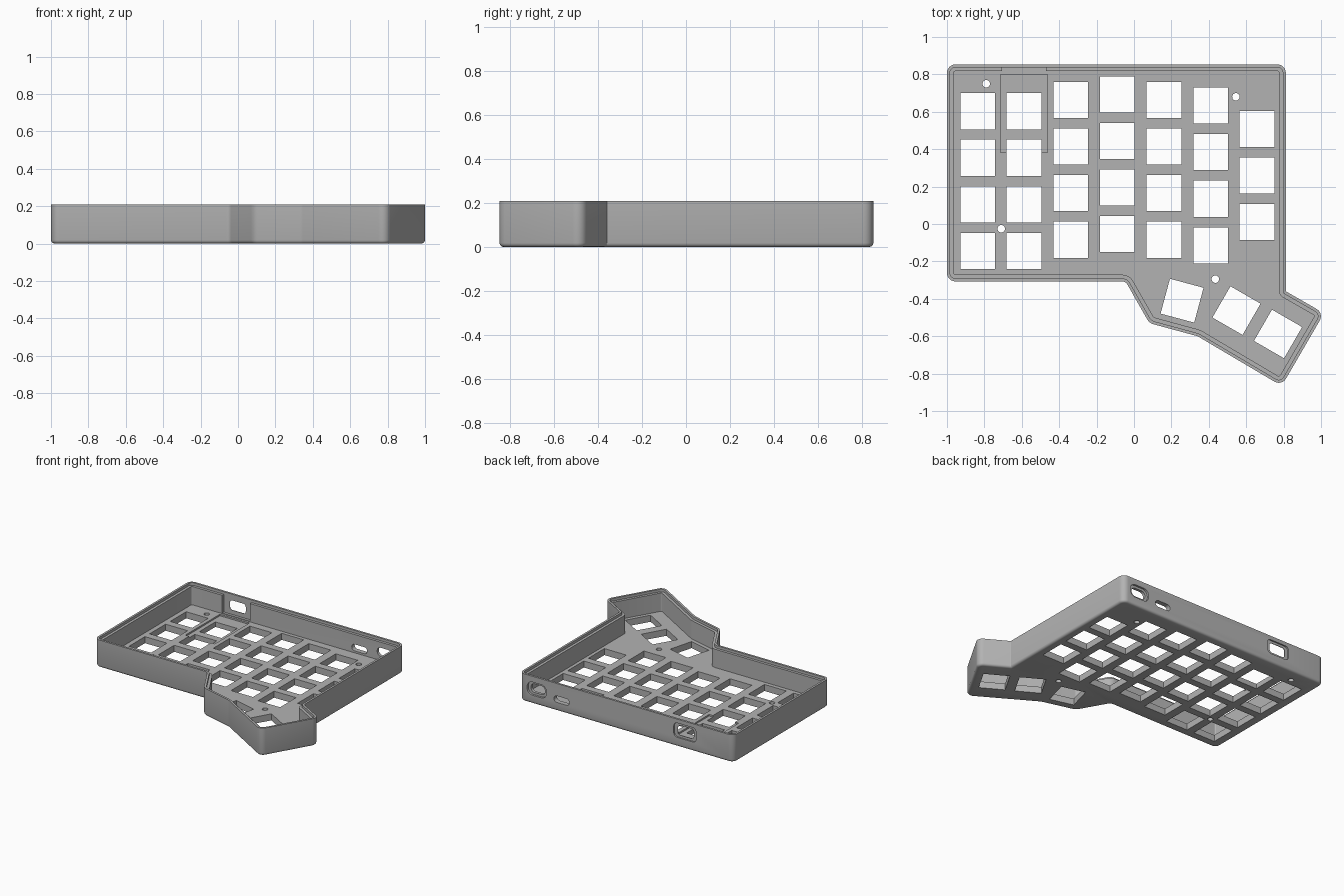
import bpy, bmesh, math
from mathutils import Vector, Matrix

if "Cube" in bpy.data.objects:
    bpy.data.objects.remove(bpy.data.objects["Cube"])

grey = bpy.data.materials.new("case grey")
grey.diffuse_color = (0.45, 0.45, 0.45, 1)
grey.use_nodes = True
grey.node_tree.nodes["Principled BSDF"].inputs["Base Color"].default_value = grey.diffuse_color

# Sharp corners of the case outline, counter-clockwise, with corner radius
OUTLINE = [(-1, 0.853, .045), (-1, -0.307, .045), (-0.045, -0.307, .03),
           (0.082, -0.53, .06), (0.34, -0.60, .06), (0.79, -0.866, .045),
           (1.016, -0.477, .045), (0.812, -0.36, .004), (0.812, 0.853, .045)]
STEPS = 6


def ring(inset):
    """Outline points moved inwards, with every corner rounded."""
    pts = [Vector(p[:2]) for p in OUTLINE]
    n, out = len(pts), []
    for i, p in enumerate(pts):
        a = (p - pts[i - 1]).normalized()
        b = (pts[(i + 1) % n] - p).normalized()
        na, nb = Vector((-a.y, a.x)), Vector((-b.y, b.x))
        turn = a.x * b.y - a.y * b.x
        miter = (na + nb) / (1 + na.dot(nb))
        r = max(OUTLINE[i][2] + (-inset if turn > 0 else inset), 0.004)
        side = 1 if turn > 0 else -1
        centre = p + miter * (inset + side * r)
        sweep = math.atan2(turn, a.dot(b))
        for k in range(STEPS + 1):
            d = Matrix.Rotation(sweep * k / STEPS, 2) @ (-na * side * r)
            out.append(centre + d)
    return out


def finish(bm, name):
    bmesh.ops.recalc_face_normals(bm, faces=bm.faces)
    me = bpy.data.meshes.new(name)
    bm.to_mesh(me)
    bm.free()
    ob = bpy.data.objects.new(name, me)
    bpy.context.collection.objects.link(ob)
    me.materials.append(grey)
    return ob


# Tray: rounded lower edge, outer wall, stepped rim, inner wall and floor
FLOOR = 0.05
bm = bmesh.new()
loops = []
for inset, z in [(.018, 0), (.009, .0025), (.0025, .009), (0, .018), (0, .21),
                 (.016, .21), (.016, .19), (.036, .19), (.036, FLOOR)]:
    loops.append([bm.verts.new((p.x, p.y, z)) for p in ring(inset)])
for lo, hi in zip(loops, loops[1:]):
    for i in range(len(lo)):
        j = (i + 1) % len(lo)
        bm.faces.new((lo[i], lo[j], hi[j], hi[i]))
bm.faces.new(loops[0][::-1])
bm.faces.new(loops[-1])
case = finish(bm, "keyboard_case")


def add_box(bm, centre, size, turn=0):
    m = (Matrix.Translation(centre) @ Matrix.Rotation(math.radians(turn), 4, 'Z')
         @ Matrix.Diagonal((*size, 1)))
    bmesh.ops.create_cube(bm, size=1, matrix=m)


def add_slot(bm, x, z, w, h, r, y0, y1):
    """Rounded rectangle prism running along y."""
    front = []
    for q, (sx, sz) in enumerate([(1, 1), (-1, 1), (-1, -1), (1, -1)]):
        for k in range(6):
            t = math.radians(90 * q + 18 * k)
            front.append((x + sx * (w / 2 - r) + r * math.cos(t),
                          z + sz * (h / 2 - r) + r * math.sin(t)))
    a = [bm.verts.new((u, y0, v)) for u, v in front]
    b = [bm.verts.new((u, y1, v)) for u, v in front]
    bm.faces.new(a)
    bm.faces.new(b[::-1])
    for i in range(len(a)):
        j = (i + 1) % len(a)
        bm.faces.new((a[i], b[i], b[j], a[j]))


def cut(bm):
    cutter = finish(bm, "cutter")
    cutter.hide_render = True
    mod = case.modifiers.new("cut", 'BOOLEAN')
    mod.operation, mod.solver, mod.object = 'DIFFERENCE', 'EXACT', cutter
    bpy.context.view_layer.objects.active = case
    bpy.ops.object.modifier_apply(modifier=mod.name)
    bpy.data.objects.remove(cutter)


# Controller pocket in the floor and relief in the rear wall
bm = bmesh.new()
add_box(bm, (-.588, .591, FLOOR), (.25, .418, .024))
cut(bm)
bm = bmesh.new()
add_box(bm, (-.588, .815, .15), (.235, .044, .19))
cut(bm)

# Key openings: staggered columns, then the angled thumb cluster
bm = bmesh.new()
KEY = (.186, .193, .3)
for x, top, rows in [(-.835, .603, 4), (-.588, .603, 4), (-.338, .663, 4), (-.09, .693, 4),
                     (.16, .663, 4), (.41, .633, 4), (.658, .508, 3)]:
    for r in range(rows):
        add_box(bm, (x, top - .249 * r, 0), KEY)
for x, y, turn in [(.257, -.41, -15), (.548, -.463, -30), (.77, -.588, -30)]:
    add_box(bm, (x, y, 0), KEY, turn)
cut(bm)

# Screw holes
bm = bmesh.new()
for x, y in [(-.79, .75), (-.71, -.025), (.545, .68), (.435, -.295)]:
    bmesh.ops.create_cone(bm, cap_ends=True, segments=24, radius1=.02, radius2=.02,
                          depth=.3, matrix=Matrix.Translation((x, y, 0)))
cut(bm)

# Rear ports: through slots, then shallow plug recesses around two of them
bm = bmesh.new()
add_slot(bm, .665, .115, .12, .065, .03, .75, .9)
add_slot(bm, .455, .09, .13, .05, .024, .75, .9)
add_slot(bm, -.588, .125, .135, .075, .02, .75, .9)
cut(bm)
bm = bmesh.new()
add_slot(bm, .665, .115, .165, .1, .045, .838, .9)
add_slot(bm, -.588, .125, .19, .11, .03, .842, .9)
cut(bm)

case.select_set(True)
bpy.context.view_layer.objects.active = case
bpy.ops.object.shade_smooth_by_angle(angle=math.radians(35))
